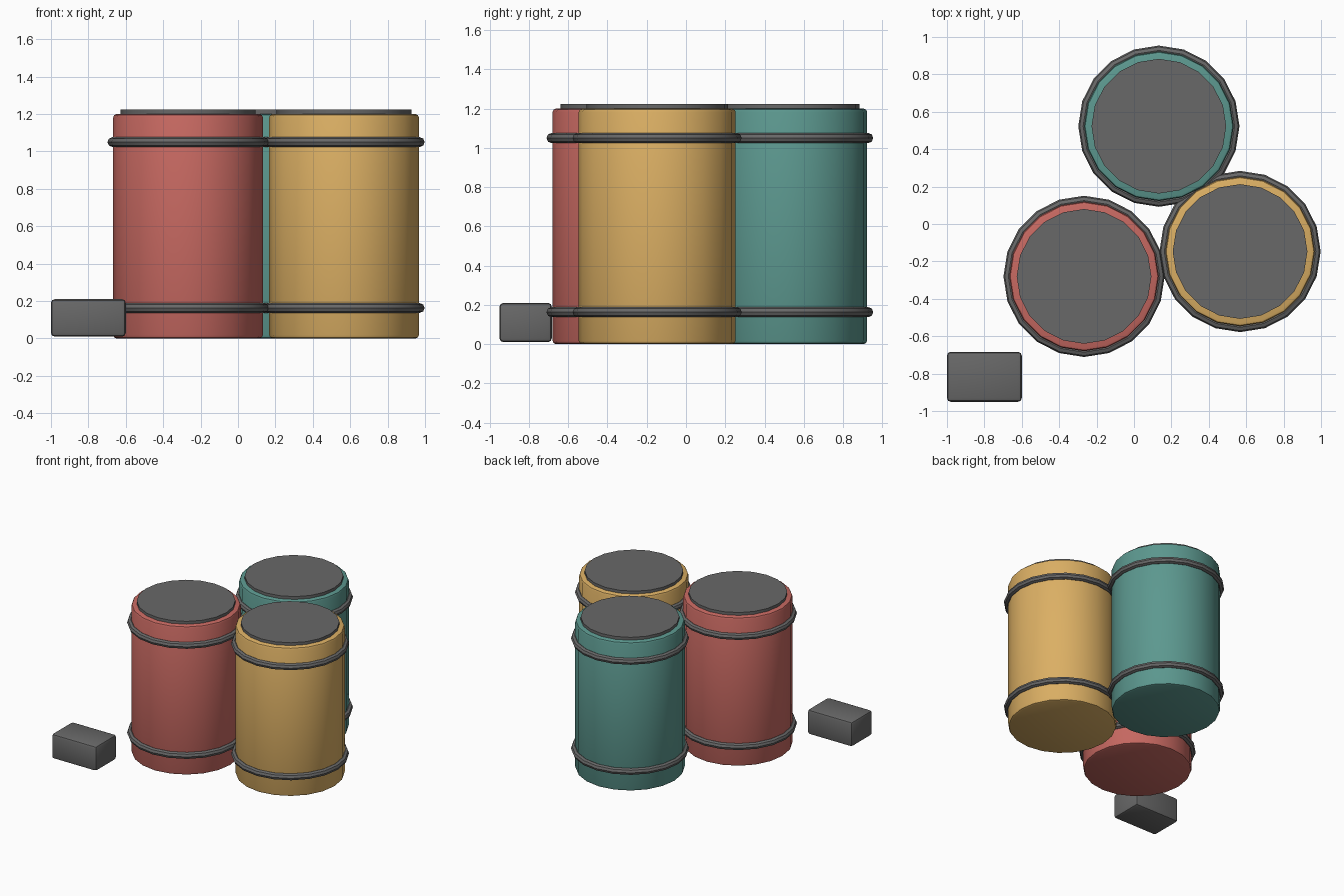
import bpy, math

if "Cube" in bpy.data.objects:
    bpy.data.objects.remove(bpy.data.objects["Cube"])


def material(name, rgb):
    m = bpy.data.materials.new(name)
    m.diffuse_color = (*rgb, 1)
    m.use_nodes = True
    m.node_tree.nodes["Principled BSDF"].inputs["Base Color"].default_value = m.diffuse_color
    return m


GREY = material("dark grey", (0.138, 0.138, 0.138))
RED = material("red", (0.57, 0.14, 0.12))
YELLOW = material("ochre yellow", (0.71, 0.43, 0.127))
TEAL = material("teal", (0.107, 0.314, 0.275))
SIDES = 20


def finish(name, mat, bevel=0, smooth=True):
    o = bpy.context.object
    o.name = name
    o.data.materials.append(mat)
    if bevel:
        b = o.modifiers.new("bevel", 'BEVEL')
        b.width = bevel
        b.segments = 2
        b.limit_method = 'ANGLE'
        b.angle_limit = math.radians(40)
        bpy.ops.object.modifier_apply(modifier=b.name)
    if smooth:
        bpy.ops.object.shade_smooth_by_angle(angle=math.radians(35))
    return o


def barrel(prefix, x, y, mat):
    # drum body
    bpy.ops.mesh.primitive_cylinder_add(vertices=SIDES, radius=0.4, depth=1.2,
                                        location=(x, y, 0.6))
    finish(prefix + "_drum_body", mat, 0.018)
    # thin lid disc
    bpy.ops.mesh.primitive_cylinder_add(vertices=SIDES, radius=0.36, depth=0.04,
                                        location=(x, y, 1.203))
    finish(prefix + "_drum_lid", GREY)
    # two hoops
    for label, z in (("lower", 0.163), ("upper", 1.05)):
        bpy.ops.mesh.primitive_torus_add(major_segments=SIDES, minor_segments=8,
                                         major_radius=0.405, minor_radius=0.026,
                                         location=(x, y, z))
        finish(f"{prefix}_{label}_hoop", GREY)


barrel("red", -0.267, -0.28, RED)
barrel("yellow", 0.567, -0.147, YELLOW)
barrel("teal", 0.133, 0.523, TEAL)

# loose block on the ground
bpy.ops.mesh.primitive_cube_add(size=1, location=(-0.8, -0.817, 0.11))
block = bpy.context.object
block.scale = (0.4, 0.267, 0.2)
bpy.ops.object.transform_apply(location=False, rotation=False, scale=True)
finish("loose_block", GREY, 0.02)
